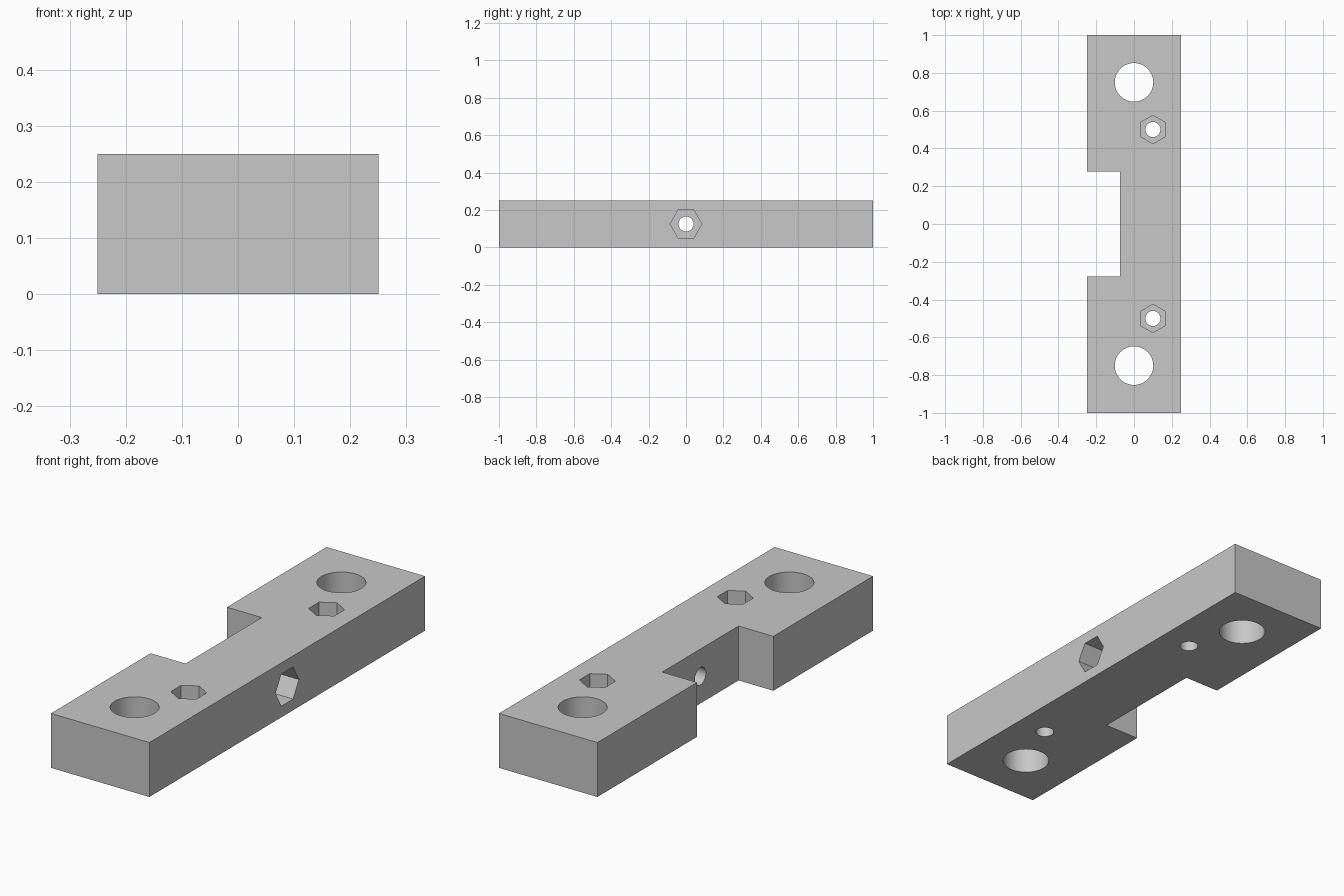
import bpy
import math

cube = bpy.data.objects.get("Cube")
if cube:
    bpy.data.objects.remove(cube, do_unlink=True)

THICK = 0.25

grey = bpy.data.materials.new("light_grey")
grey.use_nodes = True
colour = (0.58, 0.58, 0.58, 1)
grey.diffuse_color = colour
grey.node_tree.nodes["Principled BSDF"].inputs["Base Color"].default_value = colour


def make_bar():
    """Notched outline extruded upward."""
    half = [(-0.25, 1), (-0.25, 0.277), (-0.073, 0.277)]
    outline = [(0.25, 1)] + half + [(x, -y) for x, y in reversed(half)] + [(0.25, -1)]
    n = len(outline)
    verts = [(x, y, z) for z in (0, THICK) for x, y in outline]
    faces = [tuple(reversed(range(n))), tuple(range(n, 2 * n))]
    faces += [(i, (i + 1) % n, (i + 1) % n + n, i + n) for i in range(n)]
    mesh = bpy.data.meshes.new("mounting_bar")
    mesh.from_pydata(verts, [], faces)
    mesh.materials.append(grey)
    obj = bpy.data.objects.new("mounting_bar", mesh)
    bpy.context.collection.objects.link(obj)
    return obj


bar = make_bar()


def cut(name, sides, radius, depth, location, rotation):
    """Subtract a prism from the bar."""
    bpy.ops.mesh.primitive_cylinder_add(
        vertices=sides, radius=radius, depth=depth, location=location, rotation=rotation)
    cutter = bpy.context.object
    cutter.name = name
    cutter.data.materials.append(grey)
    cutter.hide_render = True
    mod = bar.modifiers.new(name, "BOOLEAN")
    mod.operation = "DIFFERENCE"
    mod.solver = "EXACT"
    mod.object = cutter
    bpy.context.view_layer.objects.active = bar
    bpy.ops.object.modifier_apply(modifier=name)
    bpy.data.objects.remove(cutter, do_unlink=True)


# Vertical bolt holes and nut pockets at both ends
upright = (0, 0, 0)
for s in (-1, 1):
    cut("bolt_hole", 64, 0.102, 1, (0, 0.75 * s, 0), upright)
    cut("screw_hole", 48, 0.04, 1, (0.1, 0.5 * s, 0), upright)
    cut("nut_pocket", 6, 0.075, 0.25, (0.1, 0.5 * s, THICK), upright)

# Horizontal screw hole with its nut pocket in the long side
sideways = (0, math.pi / 2, 0)
cut("side_screw_hole", 48, 0.04, 1, (0, 0, THICK / 2), sideways)
cut("side_nut_pocket", 6, 0.085, 0.25, (0.25, 0, THICK / 2), sideways)

# Smooth hole walls, sharp edges elsewhere
bpy.ops.object.select_all(action="DESELECT")
bar.select_set(True)
bpy.context.view_layer.objects.active = bar
bpy.ops.object.shade_smooth_by_angle(angle=math.radians(30))
